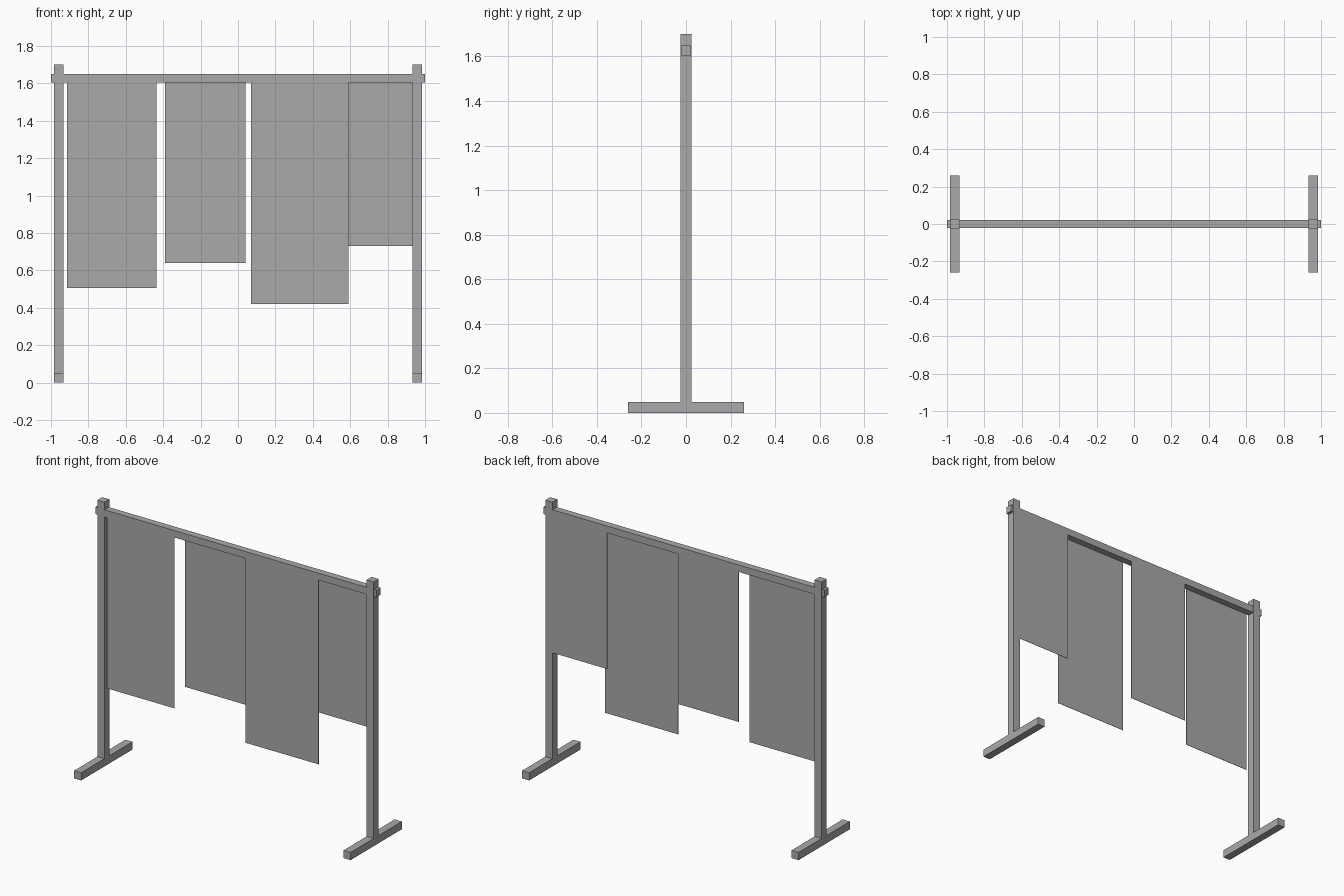
import bpy
import bmesh
from mathutils import Vector

cube = bpy.data.objects.get("Cube")
if cube:
    bpy.data.objects.remove(cube, do_unlink=True)

# One plain grey for the whole stand
grey = bpy.data.materials.new("plain_grey")
grey.use_nodes = True
colour = (0.4, 0.4, 0.4, 1)
grey.diffuse_color = colour
grey.node_tree.nodes["Principled BSDF"].inputs["Base Color"].default_value = colour


def box(name, low, high):
    """Axis-aligned box between two opposite corners."""
    low, high = Vector(low), Vector(high)
    centre, size = (low + high) / 2, high - low
    bm = bmesh.new()
    bmesh.ops.create_cube(bm, size=1)
    bmesh.ops.scale(bm, vec=size, verts=bm.verts)
    mesh = bpy.data.meshes.new(name)
    bm.to_mesh(mesh)
    bm.free()
    mesh.materials.append(grey)
    obj = bpy.data.objects.new(name, mesh)
    obj.location = centre
    bpy.context.collection.objects.link(obj)
    return obj


HALF_POST = 0.025
HALF_RAIL = 0.0225
RAIL_BOTTOM = 1.605
FOOT_TOP = 0.05
THICK = 0.002

# Posts and feet, one pair at each end
for side, x in (("left", 0.9585), ("right", -0.9585)):
    x0, x1 = x - HALF_POST, x + HALF_POST
    box(side + "_foot", (x0, -0.26, 0), (x1, 0.26, FOOT_TOP))
    box(side + "_post", (x0, -HALF_POST, FOOT_TOP), (x1, HALF_POST, 1.7))

# Top rail running through both posts
box("top_rail", (-1, -HALF_RAIL, RAIL_BOTTOM), (1, HALF_RAIL, 1.65))

# Hanging panels, alternately flush with the front and back of the rail
panels = [
    ("first_panel", -0.915, -0.436, 0.506, -1),
    ("second_panel", -0.39, 0.04, 0.64, 1),
    ("third_panel", 0.07, 0.59, 0.42, -1),
    ("fourth_panel", 0.545, 0.95, 0.73, 1),
]
for name, x0, x1, bottom, face in panels:
    outer, inner = face * HALF_RAIL, face * (HALF_RAIL - THICK)
    box(name, (x0, min(outer, inner), bottom), (x1, max(outer, inner), RAIL_BOTTOM))
